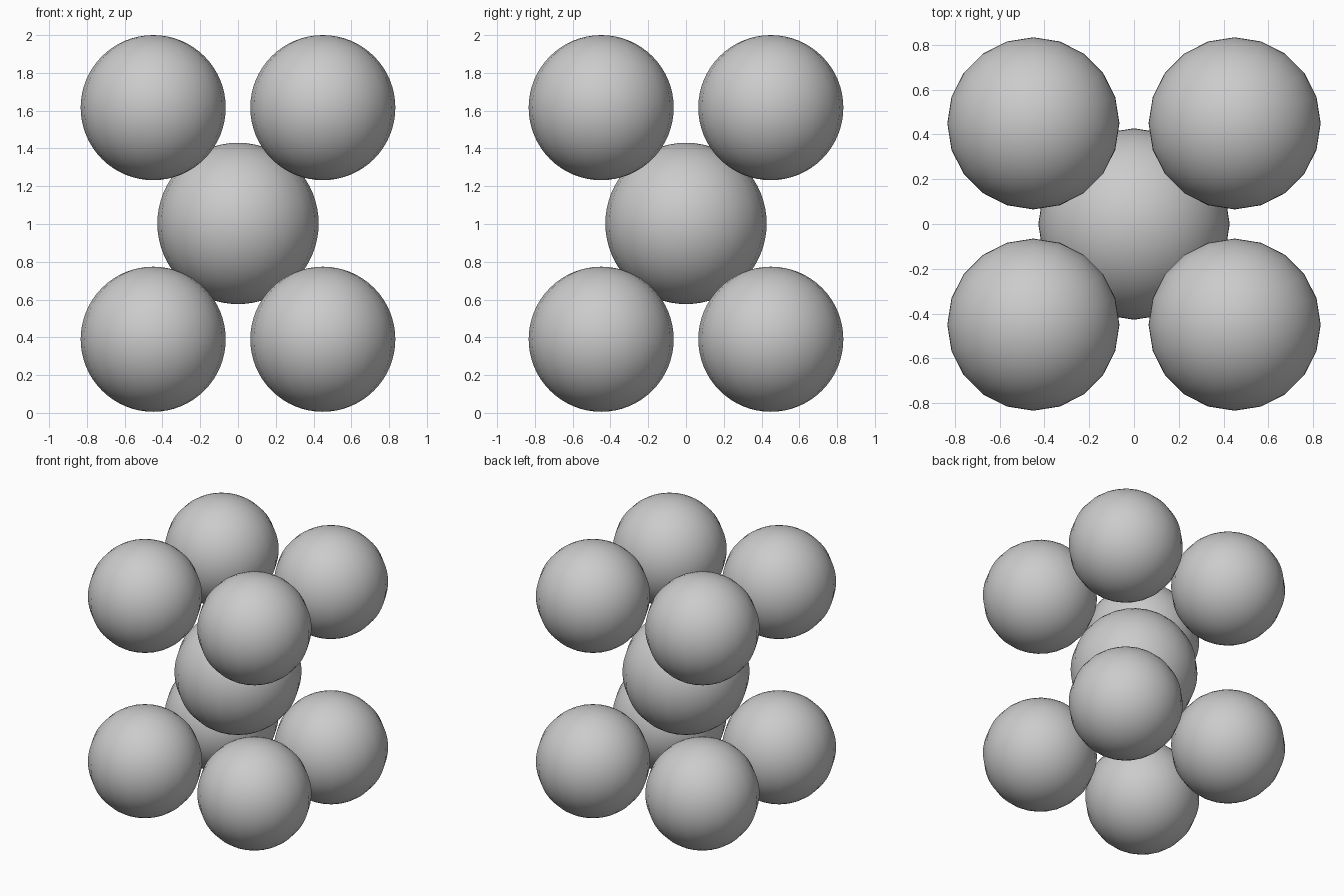
import bpy
from itertools import product

cube = bpy.data.objects.get("Cube")
if cube:
    bpy.data.objects.remove(cube, do_unlink=True)

# Single grey material
grey = bpy.data.materials.new("plain grey")
grey.use_nodes = True
colour = (0.6, 0.6, 0.6, 1)
grey.diffuse_color = colour
grey.node_tree.nodes["Principled BSDF"].inputs["Base Color"].default_value = colour


def ball(name, centre, radius):
    bpy.ops.mesh.primitive_uv_sphere_add(
        segments=20, ring_count=32, radius=radius, location=centre)
    obj = bpy.context.object
    obj.name = name
    obj.data.materials.append(grey)
    bpy.ops.object.shade_smooth()
    return obj


# Large ball in the middle
MIDDLE = 1.003
ball("centre_ball", (0, 0, MIDDLE), 0.427)

# Eight smaller balls at the corners of a box
OFFSET, RISE, RADIUS = 0.449, 0.613, 0.384
for sx, sy, sz in product((-1, 1), repeat=3):
    name = "_".join(("upper" if sz > 0 else "lower",
                     "back" if sy > 0 else "front",
                     "left" if sx > 0 else "right", "ball"))
    ball(name, (sx * OFFSET, sy * OFFSET, MIDDLE + sz * RISE), RADIUS)
